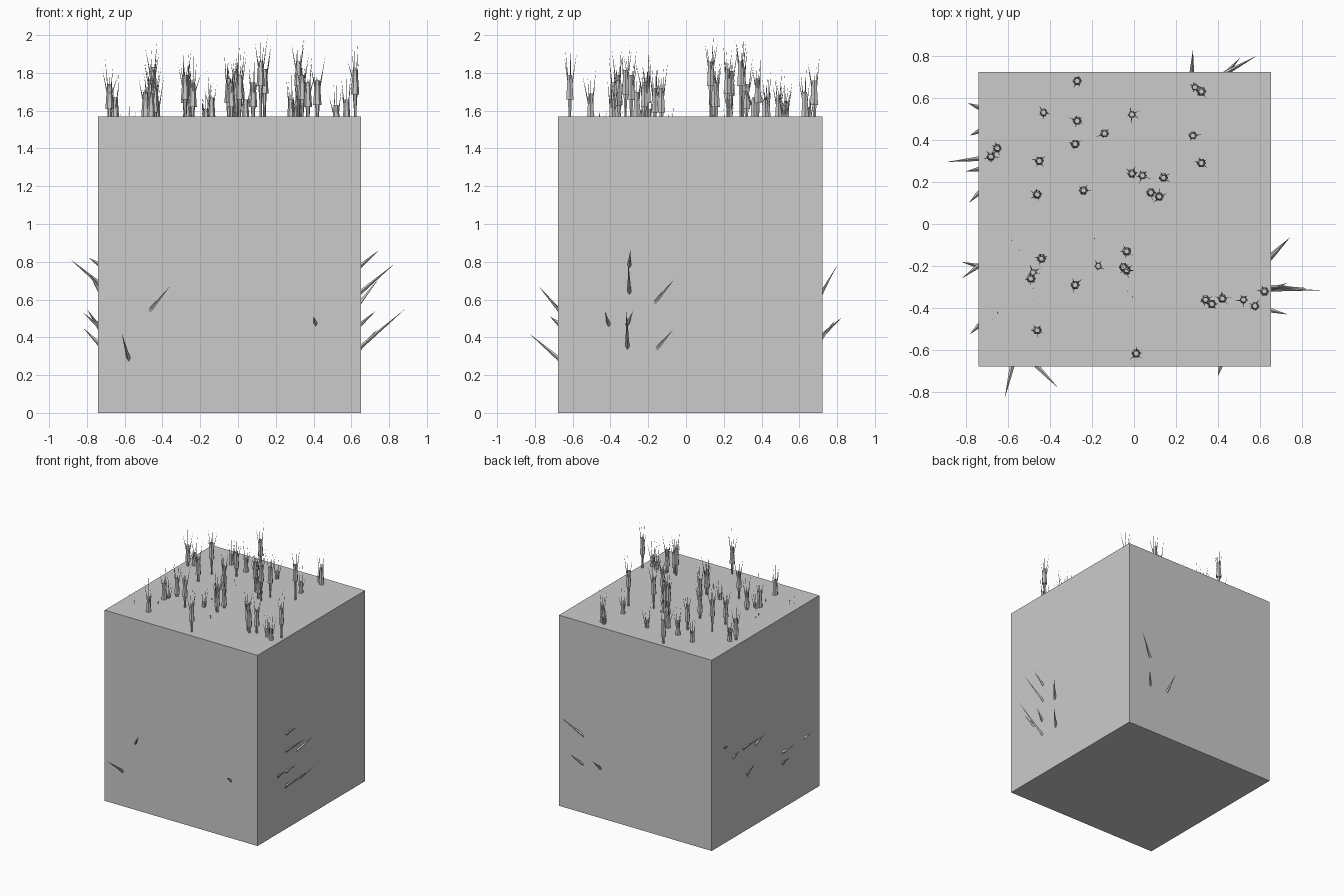
import bpy, bmesh, math, random
from mathutils import Vector

random.seed(4)


def new_object(name, bm):
    mesh = bpy.data.meshes.new(name)
    bm.to_mesh(mesh)
    bm.free()
    obj = bpy.data.objects.new(name, mesh)
    bpy.context.collection.objects.link(obj)
    return obj


def taper(bm, a, b, r1, r2, sides):
    """Tapered prism from point a to point b; r2 = 0 gives a spike."""
    a, b = Vector(a), Vector(b)
    d = b - a
    rot = d.to_track_quat('Z', 'Y')
    ring = [Vector((math.cos(t), math.sin(t), 0))
            for t in (2 * math.pi * i / sides for i in range(sides))]
    low = [bm.verts.new(a + rot @ (v * r1)) for v in ring]
    bm.faces.new(low[::-1])
    if r2 == 0:
        top = bm.verts.new(b)
        for i in range(sides):
            bm.faces.new((low[i], low[(i + 1) % sides], top))
    else:
        high = [bm.verts.new(b + rot @ (v * r2)) for v in ring]
        for i in range(sides):
            j = (i + 1) % sides
            bm.faces.new((low[i], low[j], high[j], high[i]))
        bm.faces.new(high)


# Solid block around the crop
X0, X1, Y0, Y1, H = -0.74, 0.652, -0.677, 0.722, 1.57
bm = bmesh.new()
bmesh.ops.create_cube(bm, size=1)
for v in bm.verts:
    v.co = ((X0 + X1) / 2 + v.co.x * (X1 - X0),
            (Y0 + Y1) / 2 + v.co.y * (Y1 - Y0), H / 2 + v.co.z * H)
new_object("crop_block", bm)

# Ear positions: x, y and height of the ear top
ears = [
    (-.27, .68, 1.76), (-.43, .53, 1.65), (-.27, .49, 1.68), (-.28, .38, 1.77),
    (-.14, .43, 1.67), (-.01, .52, 1.63), (.29, .65, 1.62), (.32, .63, 1.70),
    (.28, .42, 1.66), (.32, .29, 1.86), (-.68, .32, 1.74), (-.65, .36, 1.67),
    (-.45, .30, 1.83), (-.46, .14, 1.76), (-.24, .16, 1.75), (-.01, .24, 1.81),
    (.04, .23, 1.66), (.14, .22, 1.82), (.08, .15, 1.75), (.12, .13, 1.86),
    (-.44, -.165, 1.72), (-.49, -.26, 1.70), (-.28, -.29, 1.79), (-.17, -.20, 1.61),
    (-.035, -.13, 1.72), (-.05, -.205, 1.77), (-.035, -.22, 1.75), (.01, -.615, 1.79),
    (-.46, -.505, 1.69), (.34, -.36, 1.79), (.37, -.38, 1.75), (.42, -.355, 1.76),
    (.52, -.36, 1.63), (.575, -.39, 1.66), (.62, -.32, 1.815), (-.48, -.23, 1.60),
    (-.47, -.34, 1.50), (-.19, -.09, 1.50), (-.01, -.32, 1.50), (-.57, -.11, 1.50),
    (-.65, -.46, 1.50), (-.21, .22, 1.50),
]

stems, heads, awns = bmesh.new(), bmesh.new(), bmesh.new()
for x, y, top in ears:
    base = top - 0.13
    taper(stems, (x, y, 0), (x, y, base), .007, .007, 6)
    taper(heads, (x, y, base - .07), (x, y, base), .008, .012, 6)
    taper(heads, (x, y, base), (x, y, top), .022, .013, 6)
    start = random.uniform(0, 2 * math.pi)
    for k in range(5):
        t = start + k * 2 * math.pi / 5 + random.uniform(-.3, .3)
        c, s = math.cos(t), math.sin(t)
        reach = random.uniform(.02, .045)
        rise = .14 if k == 0 else random.uniform(.04, .12)
        taper(awns, (x + c * .01, y + s * .01, top - .06),
              (x + c * reach, y + s * reach, top + rise), .004, 0, 3)
new_object("stems", stems)
new_object("ears", heads)
new_object("awns", awns)

# Leaf blades poking out of the sides: root on the wall, then tip
leaf_sets = {
    "right_leaves": [
        ((.65, -.16, .59), (.745, -.06, .71)), ((.65, -.30, .64), (.83, -.305, .79)),
        ((.65, -.15, .345), (.74, -.065, .445)), ((.65, -.31, .35), (.885, -.315, .55)),
        ((.65, -.41, .47), (.73, -.43, .54)), ((.65, -.30, .78), (.745, -.295, .86)),
        ((.65, -.31, .47), (.73, -.28, .54))],
    "left_leaves": [
        ((-.74, .31, .69), (-.89, .295, .815)), ((-.74, .555, .79), (-.79, .575, .82)),
        ((-.74, .44, .66), (-.78, .42, .72)), ((-.74, .26, .46), (-.80, .25, .55)),
        ((-.74, .145, .66), (-.785, .10, .74)), ((-.74, -.20, .37), (-.82, -.18, .45)),
        ((-.74, -.20, .46), (-.82, -.26, .53)), ((-.74, -.485, .47), (-.78, -.525, .51))],
    "back_leaves": [
        ((.44, .72, .64), (.585, .80, .78)), ((.44, .72, .40), (.505, .79, .49)),
        ((.275, .72, .41), (.28, .83, .51))],
    "front_leaves": [
        ((-.58, -.677, .29), (-.615, -.83, .42)), ((-.46, -.677, .55), (-.36, -.78, .67)),
        ((.41, -.677, .475), (.40, -.72, .51))],
}
for name, blades in leaf_sets.items():
    bm = bmesh.new()
    for root, tip in blades:
        r, t = Vector(root), Vector(tip)
        inner = r - (t - r).normalized() * .15 - Vector((0, 0, .05))
        taper(bm, inner, r, .003, .011, 4)
        taper(bm, r, t, .011, 0, 4)
    new_object(name, bm)
